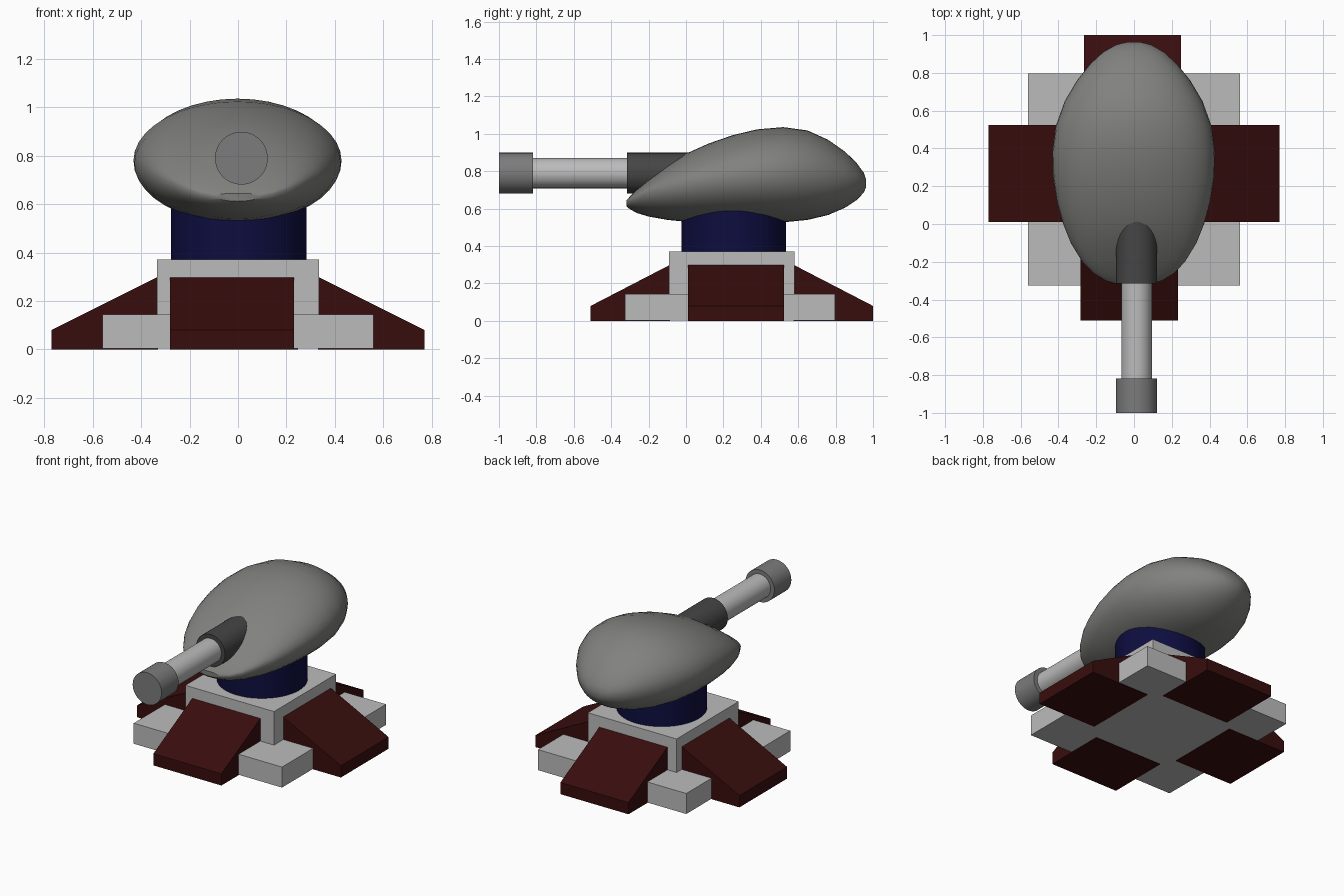
import bpy, bmesh, math
from mathutils import Matrix, Vector

old = bpy.data.objects.get("Cube")
if old:
    bpy.data.objects.remove(old)


def material(name, rgb):
    m = bpy.data.materials.new(name)
    m.use_nodes = True
    m.diffuse_color = (*rgb, 1)
    m.node_tree.nodes["Principled BSDF"].inputs["Base Color"].default_value = (*rgb, 1)
    return m


light_grey = material("light grey", (0.5, 0.5, 0.5))
mid_grey = material("mid grey", (0.22, 0.22, 0.21))
muzzle_grey = material("muzzle grey", (0.2, 0.2, 0.2))
dark_grey = material("dark grey", (0.06, 0.06, 0.06))
maroon = material("dark red", (0.04, 0.004, 0.004))
navy = material("navy blue", (0.004, 0.004, 0.05))


def finish(name, bm, mat, smooth=False):
    bmesh.ops.recalc_face_normals(bm, faces=bm.faces)
    mesh = bpy.data.meshes.new(name)
    bm.to_mesh(mesh)
    bm.free()
    mesh.materials.append(mat)
    ob = bpy.data.objects.new(name, mesh)
    bpy.context.collection.objects.link(ob)
    if smooth:
        bpy.ops.object.select_all(action="DESELECT")
        ob.select_set(True)
        bpy.context.view_layer.objects.active = ob
        bpy.ops.object.shade_smooth_by_angle(angle=math.radians(35))
    return ob


def block(name, lo, hi, mat):
    lo, hi = Vector(lo), Vector(hi)
    bm = bmesh.new()
    bmesh.ops.create_cube(bm, size=1, matrix=Matrix.Translation((lo + hi) / 2)
                          @ Matrix.Diagonal((*(hi - lo), 1)))
    return finish(name, bm, mat)


def cylinder(name, start, end, radius, mat):
    start, end = Vector(start), Vector(end)
    axis = end - start
    bm = bmesh.new()
    bmesh.ops.create_cone(bm, cap_ends=True, segments=48, radius1=radius, radius2=radius,
                          depth=axis.length, matrix=Matrix.Translation((start + end) / 2)
                          @ axis.to_track_quat("Z", "Y").to_matrix().to_4x4())
    return finish(name, bm, mat, True)


# Stepped base
block("base_plate", (-0.56, -0.325, 0.003), (0.56, 0.797, 0.143), light_grey)
block("base_block", (-0.335, -0.09, 0.003), (0.335, 0.58, 0.372), light_grey)


# Sloping buttress on each side, slightly off centre
def buttress(name, angle, shift):
    profile = [(0.33, 0), (0.755 + 0.015 * abs(math.cos(angle)), 0),
               (0.755 + 0.015 * abs(math.cos(angle)), 0.08), (0.33, 0.3)]
    turn = Matrix.Translation((0, 0.245, 0)) @ Matrix.Rotation(angle, 4, "Z")
    bm = bmesh.new()
    sides = [[bm.verts.new(turn @ Vector((r, shift + s * 0.257, z))) for r, z in profile]
             for s in (-1, 1)]
    for side in sides:
        bm.faces.new(side)
    for i in range(4):
        j = (i + 1) % 4
        bm.faces.new((sides[0][i], sides[0][j], sides[1][j], sides[1][i]))
    finish(name, bm, maroon)


buttress("left_buttress", 0, 0.022)
buttress("back_buttress", math.pi / 2, 0.009)
buttress("right_buttress", math.pi, -0.022)
buttress("front_buttress", -math.pi / 2, -0.025)

# Swivel neck
cylinder("swivel_neck", (0.004, 0.255, 0.36), (0.004, 0.255, 0.66), 0.28, navy)

# Egg-shaped head, lofted from y, half width, bottom, widest height, top
stations = [(-0.318, 0.09, 0.612, 0.635, 0.645), (-0.3, 0.15, 0.597, 0.645, 0.665),
            (-0.26, 0.215, 0.576, 0.665, 0.705), (-0.2, 0.272, 0.558, 0.69, 0.757),
            (-0.1, 0.333, 0.54, 0.715, 0.832), (0, 0.373, 0.53, 0.735, 0.894),
            (0.12, 0.406, 0.525, 0.755, 0.948), (0.25, 0.426, 0.523, 0.77, 0.993),
            (0.38, 0.43, 0.523, 0.78, 1.024), (0.52, 0.412, 0.527, 0.785, 1.036),
            (0.65, 0.365, 0.54, 0.785, 1.018), (0.76, 0.3, 0.566, 0.775, 0.968),
            (0.85, 0.228, 0.605, 0.765, 0.905), (0.91, 0.162, 0.644, 0.755, 0.847),
            (0.95, 0.09, 0.685, 0.745, 0.793), (0.963, 0.035, 0.715, 0.738, 0.757)]
N = 40
bm = bmesh.new()
rings = []
for y, w, low, mid, top in stations:
    ring = []
    for i in range(N):
        a = math.tau * i / N
        s = math.sin(a)
        ring.append(bm.verts.new((w * math.cos(a) - 0.002, y,
                                  mid + s * ((top - mid) if s > 0 else (mid - low)))))
    rings.append(ring)
for a, b in zip(rings, rings[1:]):
    for i in range(N):
        j = (i + 1) % N
        bm.faces.new((a[i], a[j], b[j], b[i]))
bm.faces.new(rings[0])
bm.faces.new(rings[-1])
finish("head", bm, mid_grey, True)

# Gun: sleeve, barrel and muzzle
X, Z = 0.014, 0.79
cylinder("barrel_sleeve", (X, -0.315, Z), (X, 0.15, Z), 0.109, dark_grey)
cylinder("barrel", (X, -0.85, Z), (X, -0.3, Z), 0.081, light_grey)
cylinder("muzzle", (X, -1, Z), (X, -0.817, Z), 0.109, muzzle_grey)
